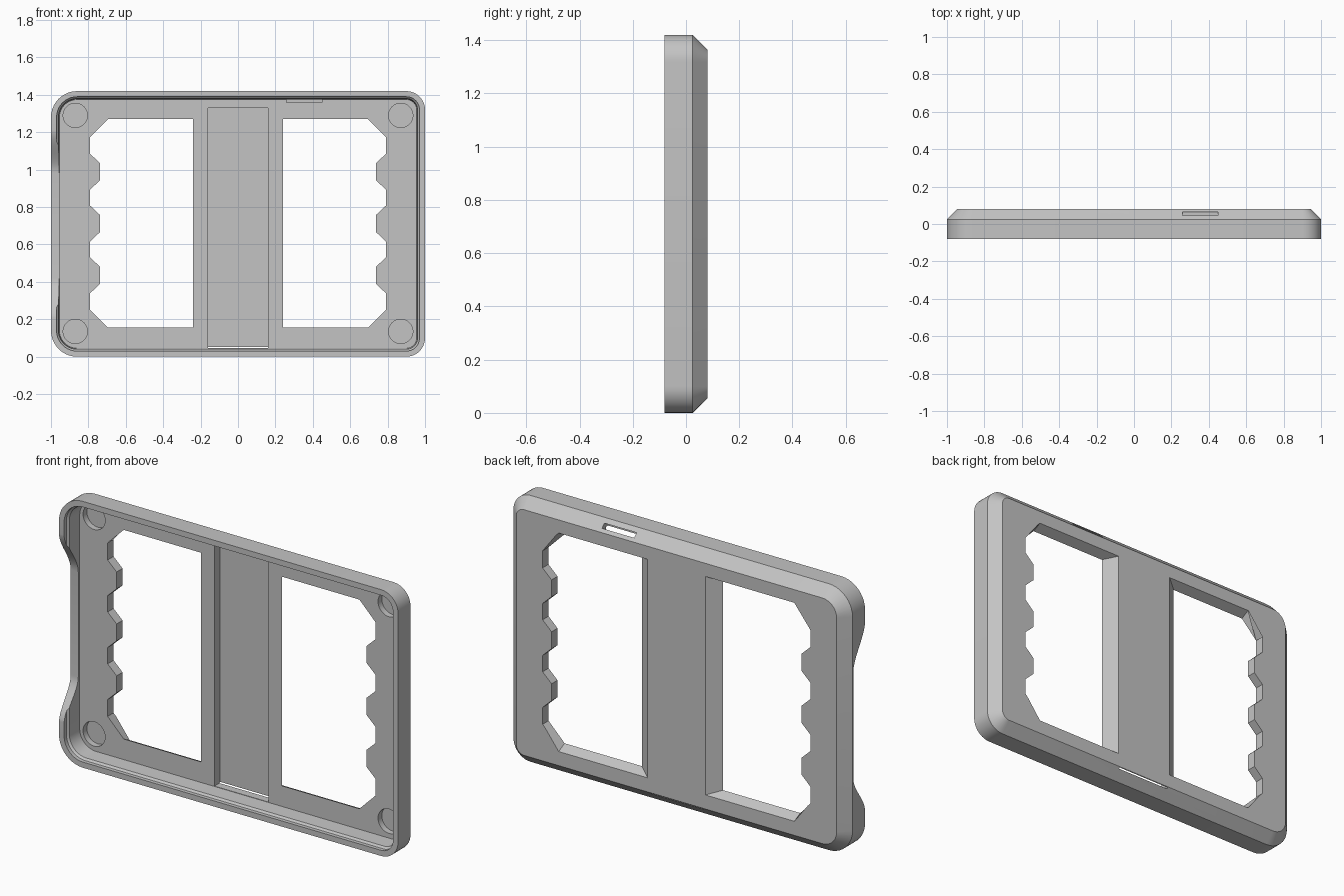
import bpy, bmesh, math

cube = bpy.data.objects.get("Cube")
if cube:
    bpy.data.objects.remove(cube, do_unlink=True)

HEIGHT = 1.42
FRONT, BACK, FLOOR = -0.08, 0.08, 0.03

grey = bpy.data.materials.new("plain grey")
grey.use_nodes = True
grey.diffuse_color = (0.55, 0.55, 0.55, 1)
grey.node_tree.nodes["Principled BSDF"].inputs["Base Color"].default_value = (0.55, 0.55, 0.55, 1)


def loft(name, rings):
    """Closed solid through rings of matching points."""
    bm = bmesh.new()
    loops = [[bm.verts.new(p) for p in ring] for ring in rings]
    n = len(loops[0])
    for a, b in zip(loops, loops[1:]):
        for i in range(n):
            j = (i + 1) % n
            bm.faces.new((a[i], a[j], b[j], b[i]))
    bm.faces.new(loops[0])
    bm.faces.new(loops[-1])
    bmesh.ops.recalc_face_normals(bm, faces=bm.faces)
    mesh = bpy.data.meshes.new(name)
    bm.to_mesh(mesh)
    bm.free()
    mesh.materials.append(grey)
    obj = bpy.data.objects.new(name, mesh)
    bpy.context.collection.objects.link(obj)
    return obj


def rounded_ring(inset, y, steps=10):
    """Rounded rectangle; corners on the -x side are rounder."""
    points = []
    for k, (sx, sz) in enumerate([(1, 1), (-1, 1), (-1, -1), (1, -1)]):
        full = 0.10 if sx > 0 else 0.14
        r = max(full - inset, 0.03)
        cx = sx * (1 - inset - r)
        cz = HEIGHT / 2 + sz * (HEIGHT / 2 - inset - r)
        for i in range(steps + 1):
            a = math.pi / 2 * (k + i / steps)
            points.append((cx + r * math.cos(a), y, cz + r * math.sin(a)))
    return points


def prism(name, outline, y0, y1):
    return loft(name, [[(x, y, z) for x, z in outline] for y in (y0, y1)])


def box(name, x0, x1, y0, y1, z0, z1):
    return prism(name, [(x0, z0), (x1, z0), (x1, z1), (x0, z1)], y0, y1)


def cut(target, cutter):
    mod = target.modifiers.new("cut", "BOOLEAN")
    mod.operation = "DIFFERENCE"
    mod.solver = "EXACT"
    mod.object = cutter
    bpy.context.view_layer.objects.active = target
    bpy.ops.object.modifier_apply(modifier=mod.name)
    bpy.data.objects.remove(cutter, do_unlink=True)


# Shell with a bevelled back edge
frame = loft("frame_shell", [rounded_ring(0, FRONT), rounded_ring(0, 0.025),
                             rounded_ring(0.055, BACK)])

# Tray hollow, with a small sloped lip
cut(frame, loft("tray_cutter", [rounded_ring(0.03, FRONT - 0.02), rounded_ring(0.03, -0.06),
                                rounded_ring(0.04, -0.05), rounded_ring(0.045, FLOOR)]))


# Two windows with toothed outer sides and splayed inner edges
def window_ring(side, y, splay):
    inner = 0.24 - 0.07 * splay
    low, high = 0.155 - 0.025 * splay, 1.27 + 0.025 * splay
    outline = [(inner, low), (0.695, low), (0.79, 0.25)]
    for i in range(3):
        z = 0.34 + 0.277 * i
        outline += [(0.79, z), (0.737, z + 0.05), (0.737, z + 0.14), (0.79, z + 0.19)]
    outline += [(0.79, 1.175), (0.695, high), (inner, high)]
    return [(side * x, y, z) for x, z in outline]


for side in (-1, 1):
    cut(frame, loft("window_cutter", [window_ring(side, 0, 0), window_ring(side, FLOOR, 0),
                                      window_ring(side, BACK + 0.01, 1.2)]))

# Round recesses in the corners
for x in (-0.87, 0.87):
    for z in (0.135, 1.29):
        circle = [(x + 0.065 * math.cos(math.tau * i / 40),
                   z + 0.065 * math.sin(math.tau * i / 40)) for i in range(40)]
        cut(frame, prism("recess_cutter", circle, 0, 0.062))

# Central channel, breaking out through the lower bevel
cut(frame, box("channel_cutter", -0.16, 0.16, 0.0, 0.077, 0.047, 1.33))

# Slot through the upper bevel
cut(frame, box("slot_cutter", 0.26, 0.45, 0.015, 0.065, 1.36, 1.40))

# Curved scoop in the -x side wall
scoop = []
for z0, z1, rising in ((0.20, 0.42, True), (0.98, 1.22, False)):
    for i in range(13):
        t = i / 12
        ease = t * t * (3 - 2 * t)
        depth = ease if rising else 1 - ease
        scoop.append((FRONT - 0.001 + 0.1 * depth, z0 + (z1 - z0) * t))
scoop = [(FRONT - 0.1, 0.20)] + scoop + [(FRONT - 0.1, 1.22)]
cut(frame, loft("scoop_cutter", [[(x, y, z) for y, z in scoop] for x in (-1.1, -0.9)]))

# Smooth the rounded corners, keep the edges sharp
bpy.ops.object.select_all(action="DESELECT")
frame.select_set(True)
bpy.context.view_layer.objects.active = frame
bpy.ops.object.shade_smooth_by_angle(angle=math.radians(25))
